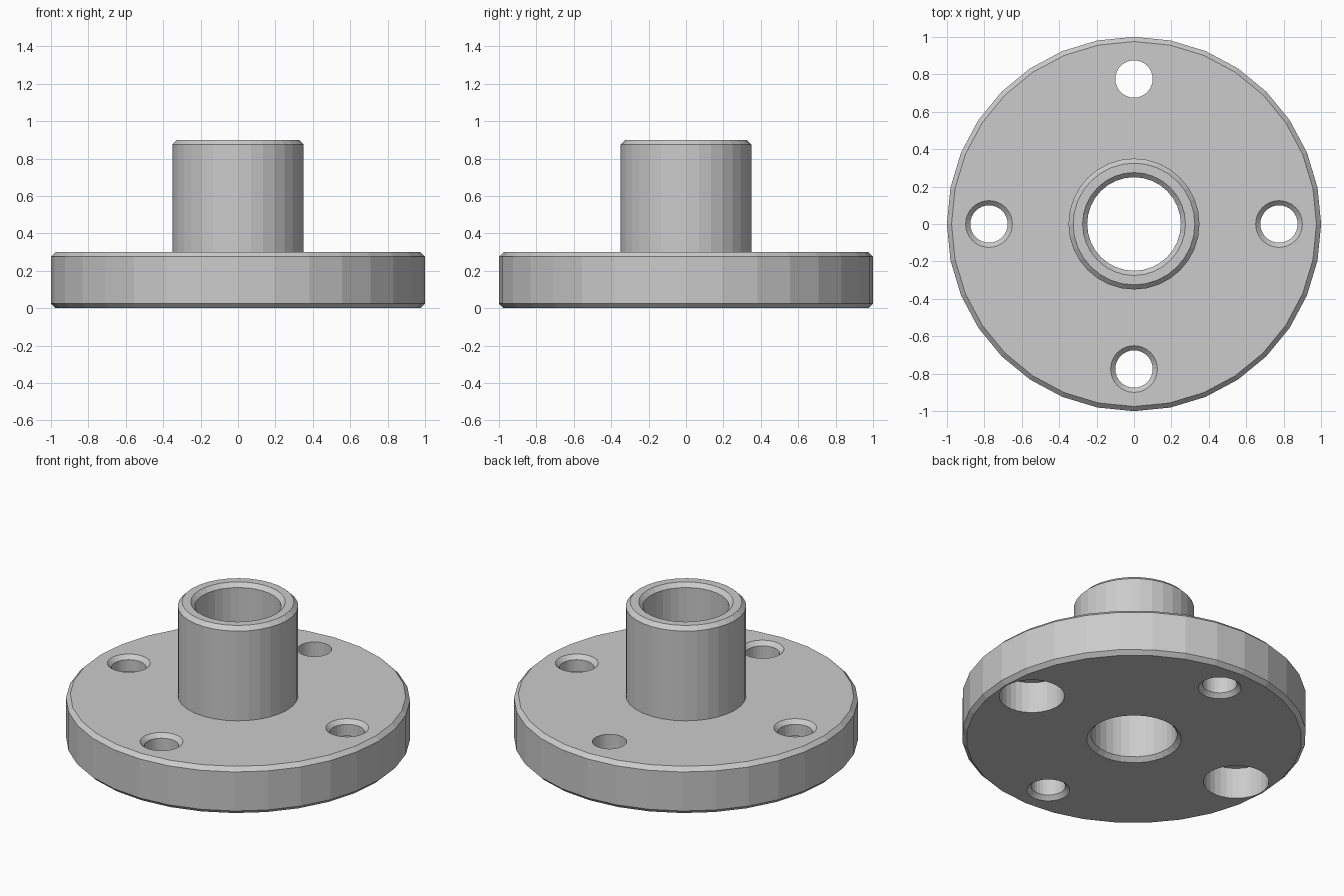
import bpy
import bmesh
from math import cos, sin, tau

cube = bpy.data.objects.get("Cube")
if cube:
    bpy.data.objects.remove(cube, do_unlink=True)

SEGMENTS = 32
FLANGE_R, FLANGE_TOP = 1.0, 0.3
HUB_R, HUB_TOP = 0.35, 0.9
BORE_R = 0.25
BOLT_R, BOLT_CIRCLE = 0.1, 0.775
BORE_STEP_R, BORE_STEP_Z = 0.19, 0.2
C = 0.025    # chamfer
OVER = 0.05  # how far cutters reach past the surface

steel = bpy.data.materials.new("brushed grey")
steel.use_nodes = True
grey = (0.6, 0.6, 0.6, 1)
steel.diffuse_color = grey
steel.node_tree.nodes["Principled BSDF"].inputs["Base Color"].default_value = grey


def lathe(name, profile, closed, location=(0, 0, 0)):
    """Revolve (radius, height) points about z; open profiles get end caps."""
    bm = bmesh.new()
    rings = [[bm.verts.new((r * cos(tau * i / SEGMENTS), r * sin(tau * i / SEGMENTS), z))
              for i in range(SEGMENTS)] for r, z in profile]
    pairs = list(zip(rings, rings[1:]))
    if closed:
        pairs.append((rings[-1], rings[0]))
    else:
        bm.faces.new(rings[0])
        bm.faces.new(rings[-1])
    for low, high in pairs:
        for i in range(SEGMENTS):
            j = (i + 1) % SEGMENTS
            bm.faces.new((low[i], low[j], high[j], high[i]))
    bmesh.ops.recalc_face_normals(bm, faces=bm.faces)
    mesh = bpy.data.meshes.new(name)
    bm.to_mesh(mesh)
    bm.free()
    mesh.materials.append(steel)
    obj = bpy.data.objects.new(name, mesh)
    obj.location = location
    bpy.context.collection.objects.link(obj)
    return obj


# Flange, hub and centre bore as one turned body
flange = lathe("flanged_hub", [
    (BORE_R + C, 0), (FLANGE_R - C, 0), (FLANGE_R, C),
    (FLANGE_R, FLANGE_TOP - C), (FLANGE_R - C, FLANGE_TOP),
    (HUB_R, FLANGE_TOP), (HUB_R, HUB_TOP - C), (HUB_R - C, HUB_TOP),
    (BORE_R + C, HUB_TOP), (BORE_R, HUB_TOP - C), (BORE_R, C)], closed=True)

# Lower and upper ends of the bolt hole cutters
chamfer_below = [(BOLT_R + C + OVER, -OVER), (BOLT_R, C)]
counterbore = [(BORE_STEP_R, -OVER), (BORE_STEP_R, BORE_STEP_Z), (BOLT_R, BORE_STEP_Z)]
chamfer_above = [(BOLT_R, FLANGE_TOP - C), (BOLT_R + C + OVER, FLANGE_TOP + OVER)]
plain_above = [(BOLT_R, FLANGE_TOP + OVER)]

holes = {
    "left": (BOLT_CIRCLE, 0, counterbore + chamfer_above),
    "right": (-BOLT_CIRCLE, 0, counterbore + chamfer_above),
    "front": (0, -BOLT_CIRCLE, chamfer_below + chamfer_above),
    "back": (0, BOLT_CIRCLE, chamfer_below + plain_above),
}

# Drill the four bolt holes
cutters = []
for side, (x, y, profile) in holes.items():
    cutter = lathe(side + "_hole_cutter", profile, False, (x, y, 0))
    cutter.hide_render = True
    cutters.append(cutter)
    cut = flange.modifiers.new(side + "_hole", 'BOOLEAN')
    cut.operation = 'DIFFERENCE'
    cut.solver = 'EXACT'
    cut.object = cutter

# Bake the cuts and drop the cutters
bpy.context.view_layer.update()
evaluated = flange.evaluated_get(bpy.context.evaluated_depsgraph_get())
drilled = bpy.data.meshes.new_from_object(evaluated)
flange.modifiers.clear()
flange.data = drilled
for cutter in cutters:
    bpy.data.objects.remove(cutter, do_unlink=True)
